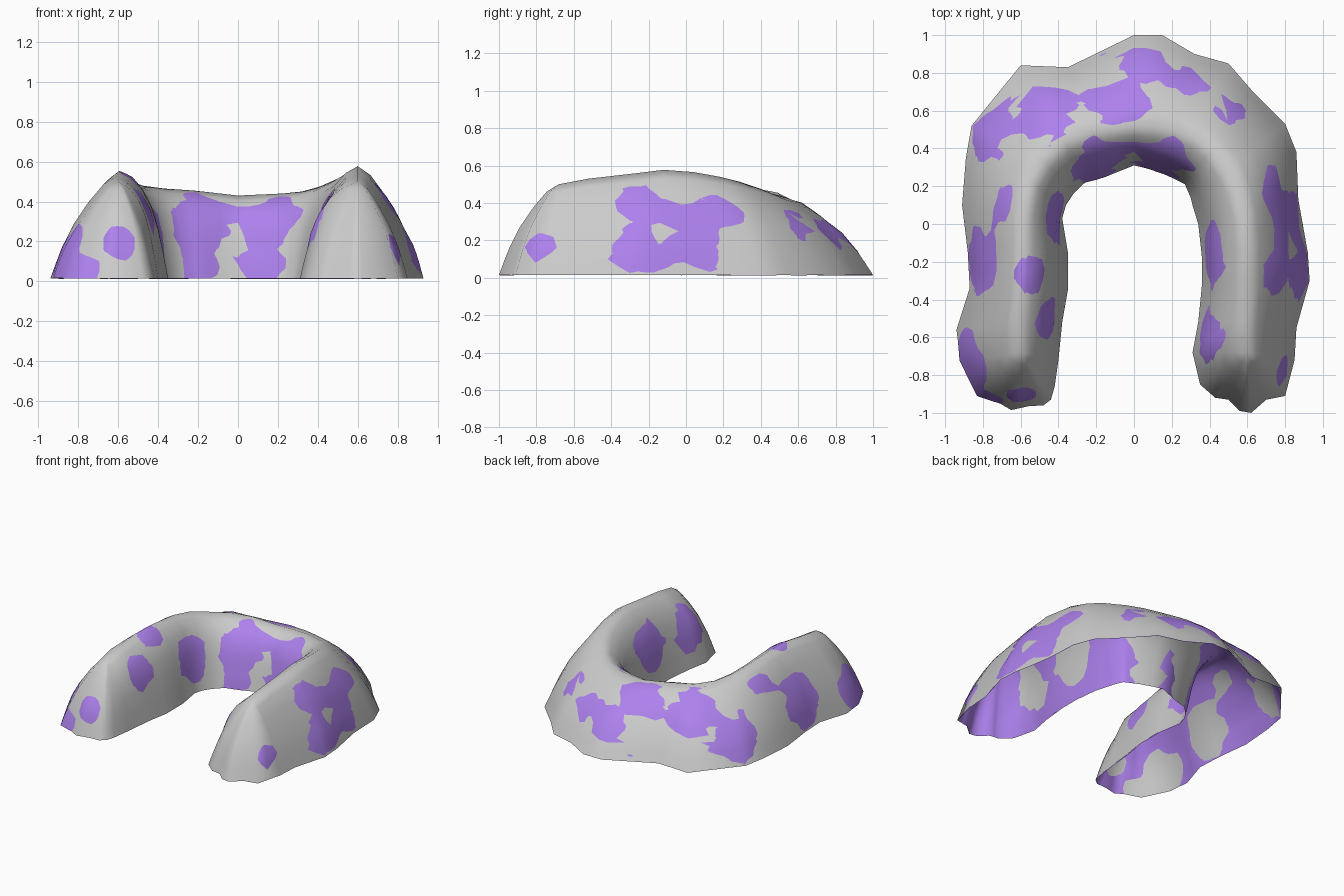
import bpy, bmesh
from mathutils import Vector, noise

BASE = 0.015
# stations round the U: outer foot x,y / inner foot x,y / ridge x,y,z
STATIONS = [
    (-.92, -.72, -.40, -.72, -.60, -.68, .50),
    (-.94, -.56, -.38, -.52, -.61, -.53, .525),
    (-.87, -.34, -.35, -.35, -.60, -.34, .55),
    (-.88, -.15, -.35, -.15, -.59, -.15, .55),
    (-.91, .10, -.38, .03, -.58, .06, .535),
    (-.89, .35, -.36, .10, -.55, .22, .51),
    (-.86, .52, -.32, .16, -.48, .34, .48),
    (-.60, .84, -.26, .22, -.37, .44, .465),
    (-.35, .83, -.15, .25, -.22, .49, .455),
    (0, 1.0, 0, .31, 0, .52, .43),
    (.15, 1.0, .09, .29, .11, .515, .435),
    (.32, .90, .16, .265, .22, .50, .44),
    (.50, .85, .23, .23, .32, .46, .45),
    (.63, .70, .27, .21, .41, .40, .475),
    (.80, .53, .30, .14, .50, .28, .515),
    (.86, .38, .31, .10, .55, .18, .54),
    (.87, .13, .34, 0, .59, .04, .565),
    (.92, -.15, .36, -.18, .60, -.12, .577),
    (.93, -.30, .36, -.32, .60, -.30, .555),
]
STATIONS_END = [
    (.86, -.55, .34, -.52, .60, -.52, .53),
    (.85, -.72, .31, -.68, .60, -.68, .50),
]
# rounded leg ends, running round the front of each foot
RIGHT_END = [(.80, -.91), (.70, -.93), (.62, -1.0), (.56, -.99), (.50, -.93), (.43, -.92), (.35, -.85)]
LEFT_END = [(-.42, -.86), (-.44, -.93), (-.48, -.96), (-.56, -.965), (-.65, -.985), (-.71, -.95), (-.83, -.91)]

# wall profiles from foot (0,0) to ridge (1,1)
OUTER = [(0, 0), (.09, .16), (.18, .31), (.35, .53), (.58, .75), (.80, .92), (1, 1)]
INNER = [(0, 0), (.09, .22), (.20, .46), (.34, .67), (.52, .83), (.75, .94), (1, 1)]

# purple patches: x, y, z, radius
PATCHES = [
    (-.85, -.75, .10, .20), (-.83, -.20, .20, .18), (-.50, .65, .36, .20), (-.78, .52, .20, .15),
    (.05, .85, .25, .13), (-.05, .65, .40, .13), (.30, .80, .30, .14), (.52, .65, .32, .12),
    (.76, .15, .30, .16), (.87, -.27, .12, .14), (.73, -.25, .38, .13), (.86, .06, .15, .12),
    (-.20, .34, .30, .17), (.15, .36, .30, .15), (-.20, .27, .08, .11), (.12, .29, .08, .11),
    (.42, -.15, .30, .16), (.39, -.60, .28, .16), (-.45, -.50, .35, .12), (-.42, .03, .25, .14),
    (-.60, -.92, .20, .09), (-.55, -.25, .52, .11), (.85, -.80, .18, .10), (-.68, .10, .42, .10),
]


def wall(foot, ridge, profile):
    return [(foot[0] + (ridge[0] - foot[0]) * s, foot[1] + (ridge[1] - foot[1]) * s,
             BASE + (ridge[2] - BASE) * h) for s, h in profile]


def patch_weight(p):
    w = max(1 - (p - Vector(c[:3])).length / c[3] for c in PATCHES)
    w = max(w, -.5) * 1.3 + noise.noise(p * 7) * .75
    return max(-1, min(1, w))


def make_shell(name, patched=False):
    st = STATIONS + STATIONS_END
    rows = [wall(s[0:2], s[4:7], OUTER) for s in st]
    rows += [wall(f, st[-1][4:7], OUTER) for f in RIGHT_END]
    rows += [wall(s[2:4], s[4:7], INNER) for s in reversed(st)]
    rows += [wall(f, st[0][4:7], OUTER) for f in LEFT_END]
    bm = bmesh.new()
    grid = [[bm.verts.new(p) for p in row] for row in rows]
    for a, b in zip(grid, grid[1:] + grid[:1]):
        for k in range(len(OUTER) - 1):
            bm.faces.new((a[k], b[k], b[k + 1], a[k + 1]))
    bmesh.ops.remove_doubles(bm, verts=bm.verts, dist=.001)
    # point the surface outwards
    bmesh.ops.recalc_face_normals(bm, faces=bm.faces)
    if sum(f.normal.z * f.calc_area() for f in bm.faces) < 0:
        bmesh.ops.reverse_faces(bm, faces=bm.faces)
    if patched:
        # skin weaves in and out of the grey surface
        bmesh.ops.subdivide_edges(bm, edges=bm.edges, cuts=1, use_grid_fill=True)
        bm.normal_update()
        moves = [(v, v.normal * .007 * patch_weight(v.co)) for v in bm.verts]
        for v, d in moves:
            v.co += d
            v.co.z = max(v.co.z, .005)
    me = bpy.data.meshes.new(name)
    bm.to_mesh(me)
    bm.free()
    ob = bpy.data.objects.new(name, me)
    bpy.context.collection.objects.link(ob)
    for p in me.polygons:
        p.use_smooth = True
    return ob


# grey horseshoe ridge, open underneath
make_shell("ridge_shell")

# purple second skin showing through in patches
skin = make_shell("patch_skin", patched=True)
mat = bpy.data.materials.new("purple")
mat.diffuse_color = (.42, .22, .85, 1)
skin.data.materials.append(mat)
